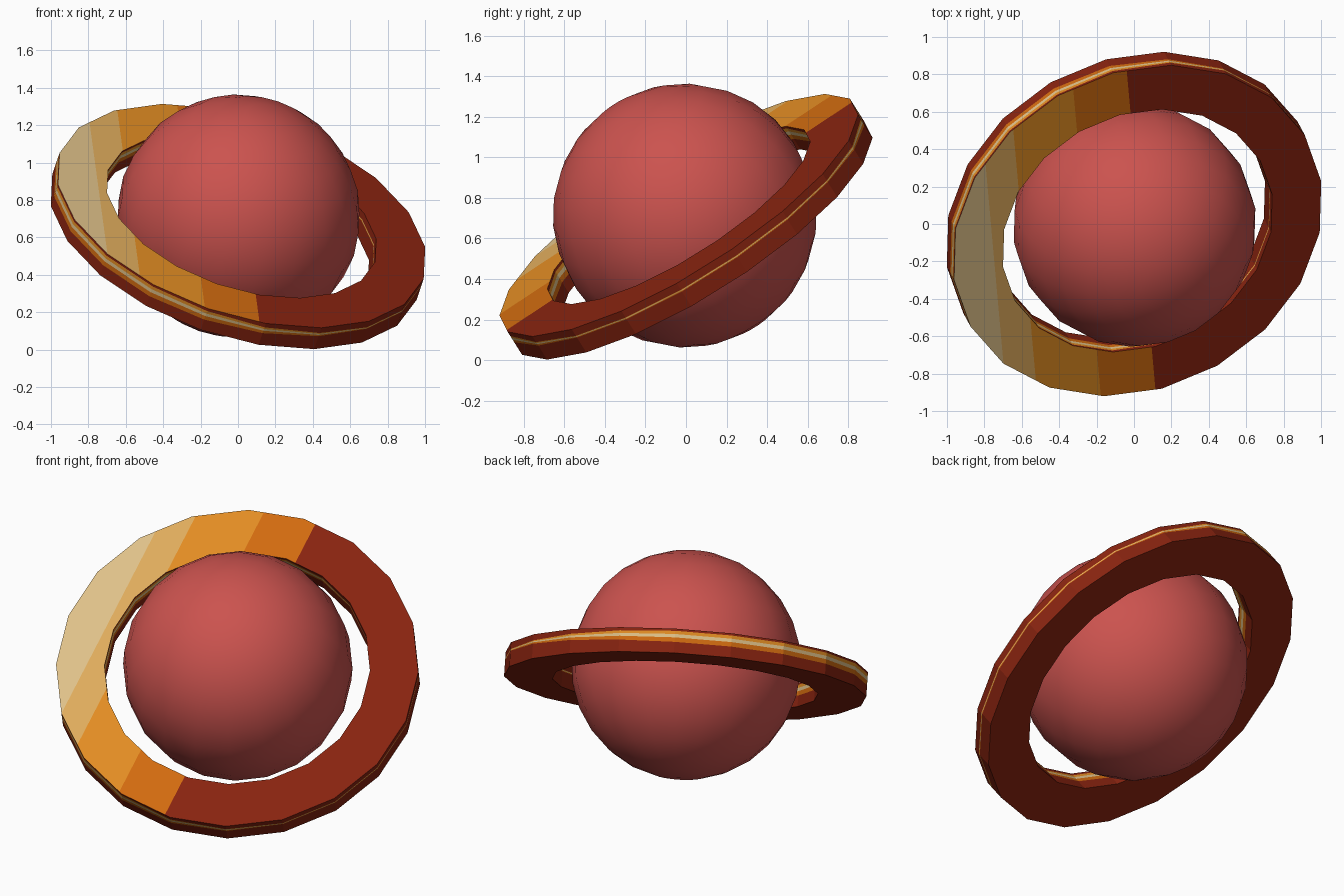
import bpy, bmesh, math
from mathutils import Vector, Matrix

if "Cube" in bpy.data.objects:
    bpy.data.objects.remove(bpy.data.objects["Cube"])


def material(name, rgb):
    m = bpy.data.materials.new(name)
    m.diffuse_color = (*rgb, 1)
    m.use_nodes = True
    m.node_tree.nodes["Principled BSDF"].inputs["Base Color"].default_value = m.diffuse_color
    return m


CORAL = material("coral red", (0.60, 0.086, 0.077))
RING_COLOURS = [
    material("rust red", (0.245, 0.017, 0.005)),
    material("burnt orange", (0.64, 0.148, 0.005)),
    material("orange", (0.76, 0.265, 0.017)),
    material("light amber", (0.74, 0.41, 0.108)),
    material("cream", (0.74, 0.535, 0.25)),
]
RUST, BURNT, ORANGE, AMBER, CREAM = range(5)

# tilted frame shared by planet and ring
N = Vector((0.276, -0.512, 0.814)).normalized()
U = Vector((0.18, 0.885, 0.496))
U = (U - U.dot(N) * N).normalized()
W = N.cross(U)
TILT = Matrix((U, W, N)).transposed().to_4x4()


def add_object(name, bm, mats):
    me = bpy.data.meshes.new(name)
    bm.to_mesh(me)
    bm.free()
    for m in mats:
        me.materials.append(m)
    ob = bpy.data.objects.new(name, me)
    bpy.context.collection.objects.link(ob)
    return ob


# planet: smooth ball
bm = bmesh.new()
bmesh.ops.create_uvsphere(bm, u_segments=20, v_segments=14, radius=0.652)
for f in bm.faces:
    f.smooth = True
bm.transform(Matrix.Translation((0.003, -0.006, 0.713)) @ TILT)
add_object("planet", bm, [CORAL])

# ring: flat 20-sided band with a tapering stripe around both walls
SIDES, R_OUT, R_IN, HALF = 20, 1.03, 0.755, 0.07
CENTRE = Vector((0, 0, 0.658))
ROW_COLOURS = [RUST, RUST, BURNT, CREAM, ORANGE, RUST, RUST,
               RUST, ORANGE, CREAM, BURNT, RUST]
bm = bmesh.new()
loops = []
for i in range(SIDES):
    a = 2 * math.pi * i / SIDES
    d = U * math.cos(a) + W * math.sin(a)
    t = min(1, max(0, (0.6 - d.x) / 0.9))          # stripe is wide on the left
    s = HALF * (0.16 + 0.84 * t)
    mid = HALF * 0.36
    stripe = [mid - 0.45 * s, mid - 0.08 * s, mid + 0.20 * s, mid + 0.46 * s]
    profile = [(R_IN, -HALF), (R_OUT, -HALF)]
    profile += [(R_OUT, h) for h in stripe]
    profile += [(R_OUT, HALF), (R_IN, HALF)]
    profile += [(R_IN, h) for h in reversed(stripe)]
    loops.append([bm.verts.new(CENTRE + d * r + N * h) for r, h in profile])

top_faces = []
for i in range(SIDES):
    p, q = loops[i], loops[(i + 1) % SIDES]
    for k, colour in enumerate(ROW_COLOURS):
        j = (k + 1) % len(p)
        f = bm.faces.new((p[k], q[k], q[j], p[j]))
        f.material_index = colour
bmesh.ops.recalc_face_normals(bm, faces=bm.faces)


def is_top(f):
    return (f.normal.dot(N) > 0.9
            and (f.calc_center_median() - CENTRE).dot(N) > HALF * 0.9)


# colour bands cut straight across the top face
LIMITS = [0.035, -0.26, -0.60, -0.765]
ACROSS = Vector((1, 0.09, 0))
for lim in LIMITS:
    bm.normal_update()
    faces = [f for f in bm.faces if is_top(f)]
    edges = list({e for f in faces for e in f.edges})
    verts = list({v for f in faces for v in f.verts})
    bmesh.ops.bisect_plane(bm, geom=verts + edges + faces, dist=1e-5,
                           plane_co=(lim, 0, 0), plane_no=ACROSS)
bm.normal_update()
for f in bm.faces:
    if is_top(f):
        x = f.calc_center_median().dot(ACROSS)
        f.material_index = sum(x < lim for lim in LIMITS)
add_object("ring", bm, RING_COLOURS)
